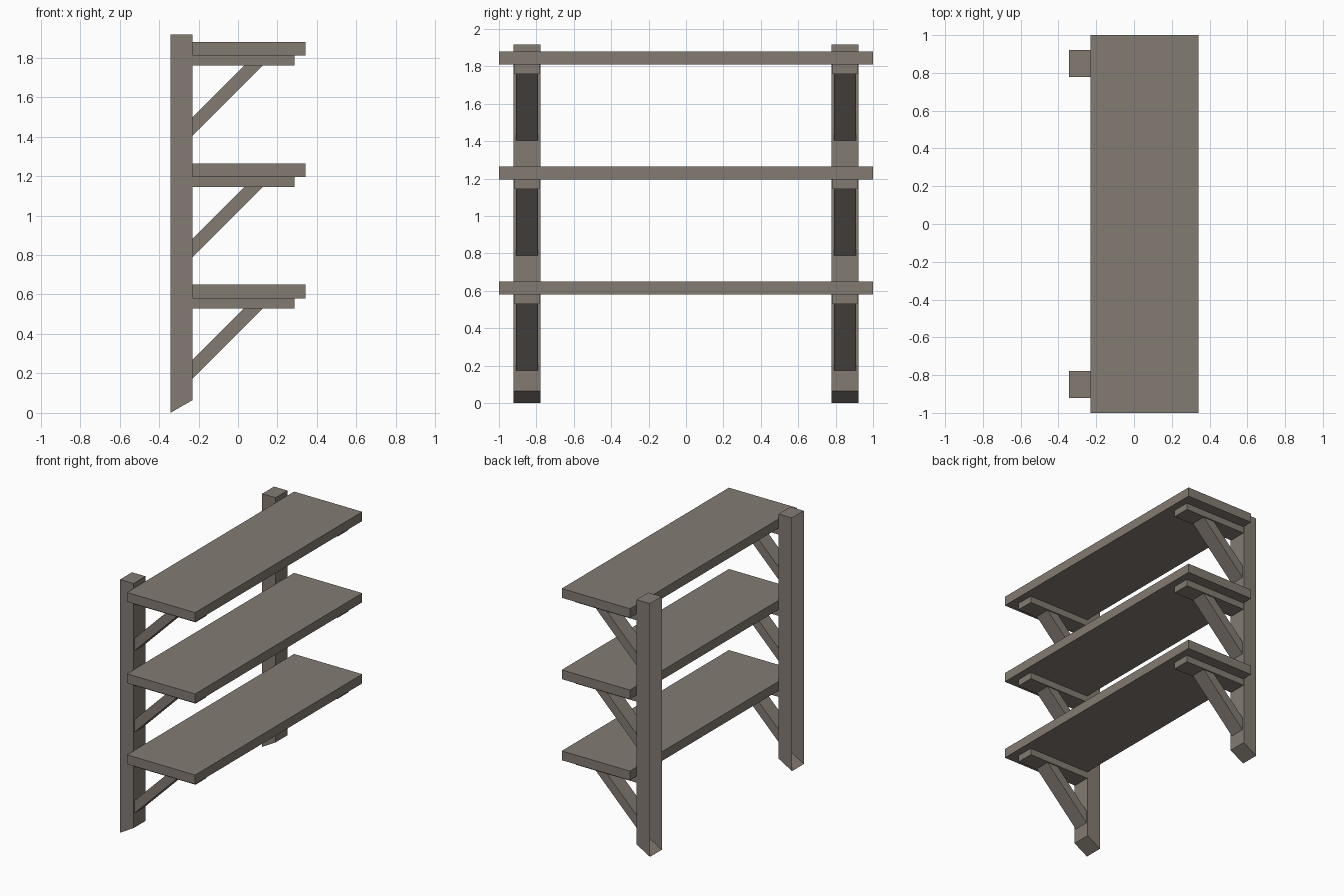
import bpy, bmesh

if "Cube" in bpy.data.objects:
    bpy.data.objects.remove(bpy.data.objects["Cube"])

wood = bpy.data.materials.new("weathered grey wood")
wood.diffuse_color = (0.225, 0.198, 0.170, 1.0)
wood.use_nodes = True
wood.node_tree.nodes["Principled BSDF"].inputs["Base Color"].default_value = wood.diffuse_color


def prism(name, profile, y0, y1, open_back=False):
    """Extrude an x-z profile from y0 to y1; optionally leave the wall side open."""
    bm = bmesh.new()
    face = bm.faces.new([bm.verts.new((x, y0, z)) for x, z in profile])
    ext = bmesh.ops.extrude_face_region(bm, geom=[face], use_keep_orig=True)
    new = [v for v in ext["geom"] if isinstance(v, bmesh.types.BMVert)]
    bmesh.ops.translate(bm, verts=new, vec=(0, y1 - y0, 0))
    bmesh.ops.recalc_face_normals(bm, faces=bm.faces[:])
    if open_back:
        back = [f for f in bm.faces if f.normal.x < -0.99]
        bmesh.ops.delete(bm, geom=back, context='FACES_ONLY')
    me = bpy.data.meshes.new(name)
    bm.to_mesh(me)
    bm.free()
    me.materials.append(wood)
    ob = bpy.data.objects.new(name, me)
    bpy.context.collection.objects.link(ob)
    return ob


def rect(x0, x1, z0, z1):
    return [(x0, z0), (x1, z0), (x1, z1), (x0, z1)]


BACK, FACE, FRONT = -0.343, -0.23, 0.341
TOPS = (0.65, 1.264, 1.88)

# wall posts with slanted feet
for side, y in (("left", -0.85), ("right", 0.85)):
    prism(side + "_post", [(BACK, 0), (FACE, 0.065), (FACE, 1.918), (BACK, 1.918)],
          y - 0.071, y + 0.071, open_back=True)

for i, top in enumerate(TOPS, 1):
    # shelf board
    prism(f"shelf_{i}", rect(FACE, FRONT, top - 0.07, top), -1, 1)
    under = top - 0.12
    for side, y in (("left", -0.85), ("right", 0.85)):
        # horizontal bearer under the shelf
        prism(f"{side}_bearer_{i}", rect(FACE - 0.004, 0.286, under, top - 0.07),
              y - 0.067, y + 0.067)
        # diagonal brace
        d = 0.356
        x = FACE - 0.004
        prism(f"{side}_brace_{i}",
              [(x, under - d - 0.004), (FACE + d, under), (FACE + d - 0.095, under),
               (x, under - d + 0.091)], y - 0.058, y + 0.058)
